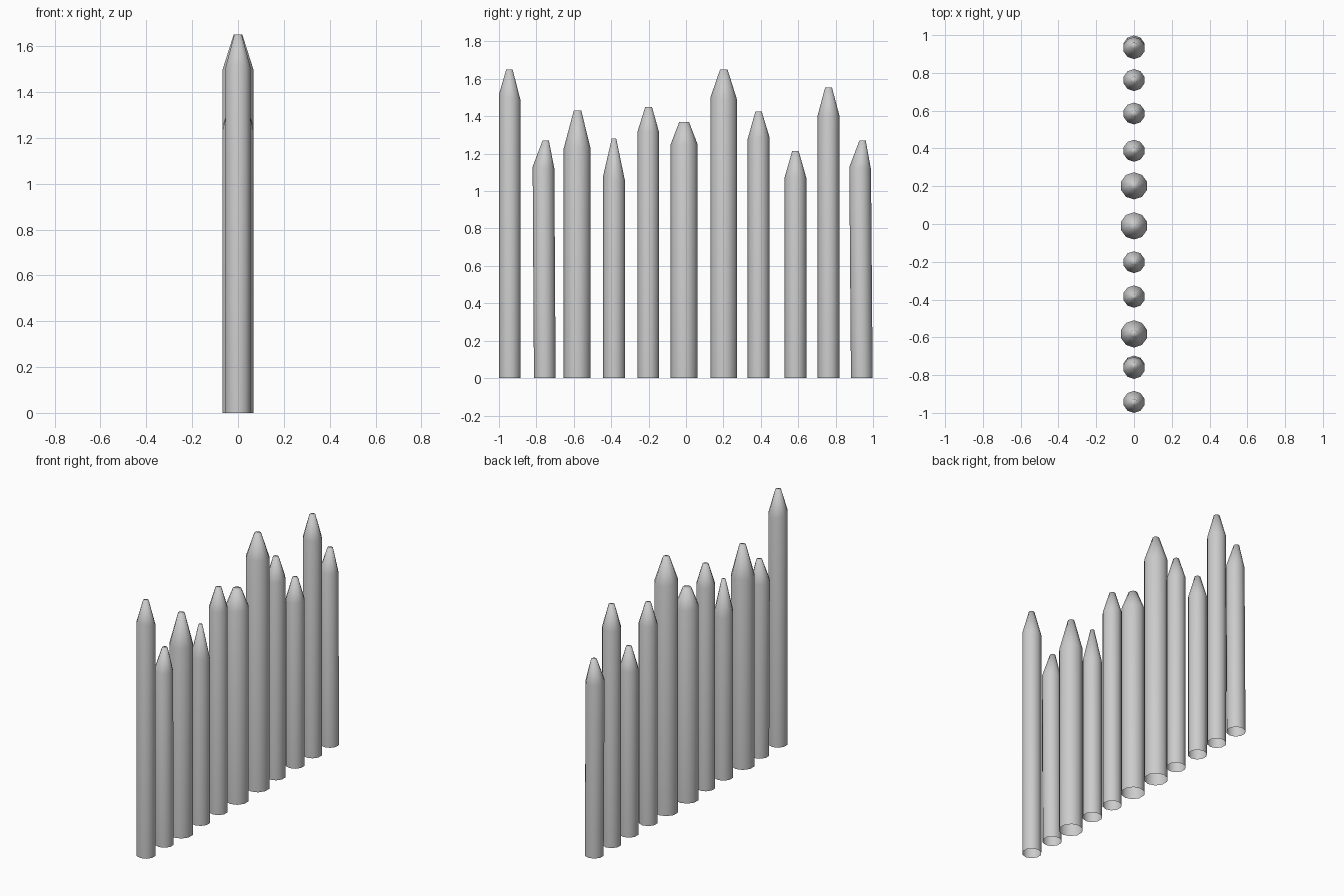
import bpy, bmesh
from math import sin, cos, pi

SIDES = 10
# base y, shoulder y, tip y, radius, shoulder z, shoulder tilt (rise per side towards -y), tip z, tip radius
POSTS = [
    (-0.942, -0.942, -0.944, 0.058, 1.500, 0.017, 1.65, 0.017),
    (-0.755, -0.762, -0.750, 0.058, 1.125, 0.005, 1.27, 0.017),
    (-0.582, -0.582, -0.580, 0.072, 1.228, 0.000, 1.43, 0.020),
    (-0.384, -0.384, -0.385, 0.059, 1.065, 0.016, 1.28, 0.012),
    (-0.202, -0.202, -0.200, 0.058, 1.315, 0.000, 1.45, 0.018),
    (-0.010, -0.010, -0.010, 0.072, 1.250, 0.000, 1.37, 0.026),
    (0.202, 0.202, 0.202, 0.072, 1.492, 0.007, 1.65, 0.020),
    (0.388, 0.388, 0.388, 0.058, 1.285, -0.005, 1.425, 0.017),
    (0.585, 0.585, 0.585, 0.058, 1.072, 0.000, 1.215, 0.017),
    (0.762, 0.762, 0.762, 0.058, 1.405, 0.000, 1.555, 0.018),
    (0.940, 0.931, 0.944, 0.058, 1.122, 0.006, 1.27, 0.017),
]


def post(name, base_y, mid_y, tip_y, r, z, tilt, tip_z, tip_r):
    bm = bmesh.new()

    def ring(cy, radius, cz, slope=0.0):
        return [bm.verts.new((radius * sin(a), cy + radius * cos(a), cz - slope * cos(a)))
                for a in (2 * pi * i / SIDES for i in range(SIDES))]

    # shaft, tapered point and blunt tip; the foot is left open
    rings = [ring(base_y, r, 0), ring(mid_y, r, z, tilt), ring(tip_y, tip_r, tip_z)]
    for lo, hi in zip(rings, rings[1:]):
        for i in range(SIDES):
            j = (i + 1) % SIDES
            bm.faces.new((lo[i], lo[j], hi[j], hi[i]))
    bm.faces.new(rings[-1])
    bmesh.ops.recalc_face_normals(bm, faces=bm.faces)
    for f in bm.faces:
        f.smooth = True
    me = bpy.data.meshes.new(name)
    bm.to_mesh(me)
    bm.free()
    # make sure the open shell faces outwards
    if me.polygons[-1].normal.z < 0:
        me.flip_normals()
    ob = bpy.data.objects.new(name, me)
    bpy.context.collection.objects.link(ob)


# row of sharpened palisade posts
for n, p in enumerate(POSTS, 1):
    post(f"palisade_post_{n:02d}", *p)
